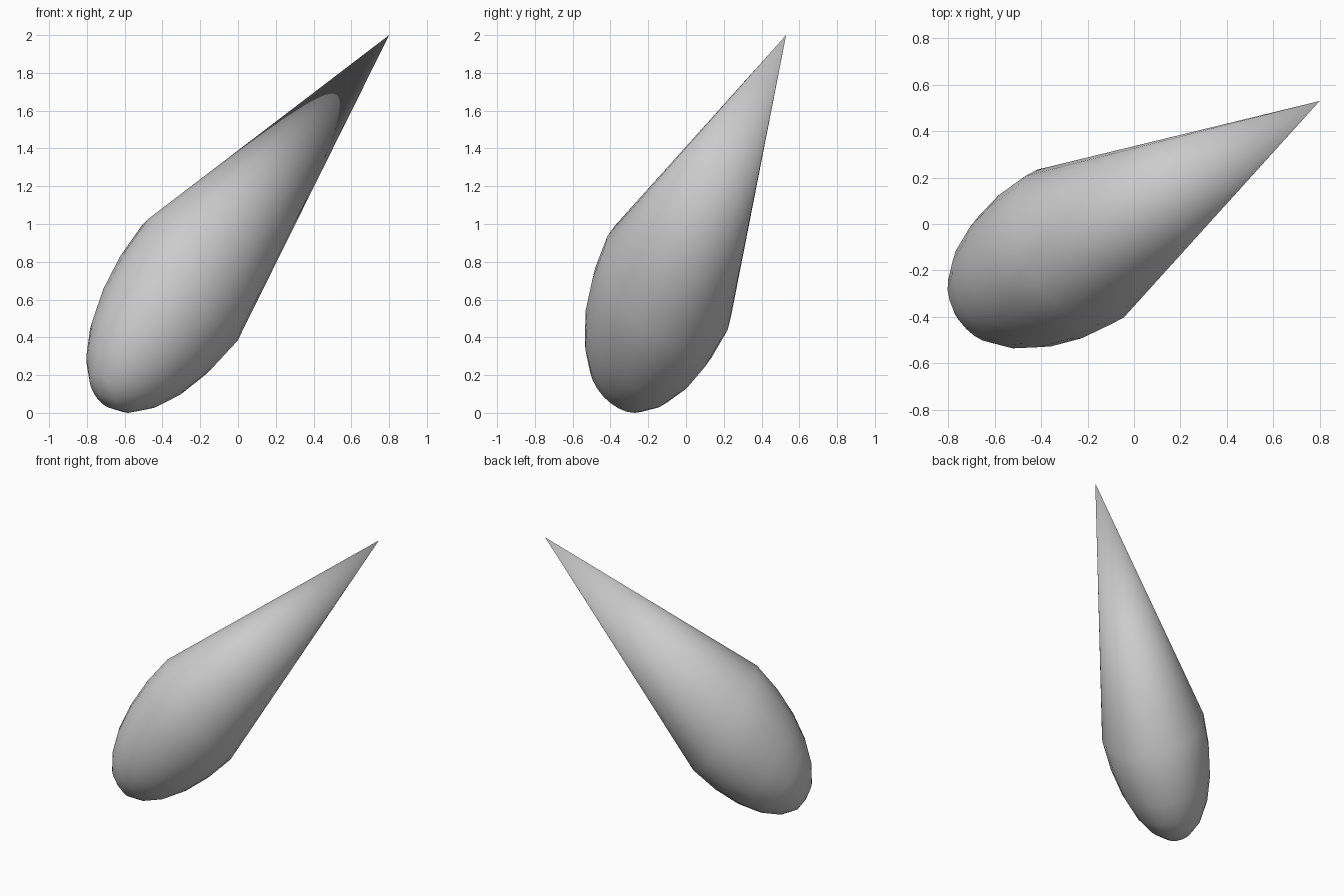
import bpy, bmesh
from mathutils import Matrix, Vector

if "Cube" in bpy.data.objects:
    bpy.data.objects.remove(bpy.data.objects["Cube"])

# Leaning teardrop: half of a squashed sphere, closed by a straight cone to the tip
centre = Vector((-0.256, -0.098, 0.687))
tip = Vector((0.80, 0.53, 2.0))
side_a = Vector((0.212, -0.305, 0.0))
side_b = Vector((-0.171, -0.145, 0.351))
depth = (tip - centre) * 0.45

bm = bmesh.new()
bmesh.ops.create_uvsphere(bm, u_segments=24, v_segments=12, radius=1)

# Keep the lower half of the sphere
upper = [v for v in bm.verts if v.co.z > 0.01]
bmesh.ops.delete(bm, geom=upper, context='VERTS')

# Cone from the open rim to the tip
rim = [e for e in bm.edges if e.is_boundary]
apex = bm.verts.new((0, 0, 1 / 0.45))
for e in rim:
    bm.faces.new((e.verts[0], e.verts[1], apex))

# Lean and squash the body into place
m = Matrix((side_a, side_b, depth)).transposed().to_4x4()
bm.transform(Matrix.Translation(centre) @ m)
bmesh.ops.recalc_face_normals(bm, faces=bm.faces)
for f in bm.faces:
    f.smooth = True

mesh = bpy.data.meshes.new("teardrop_body")
bm.to_mesh(mesh)
bm.free()
bpy.context.collection.objects.link(bpy.data.objects.new("teardrop_body", mesh))
